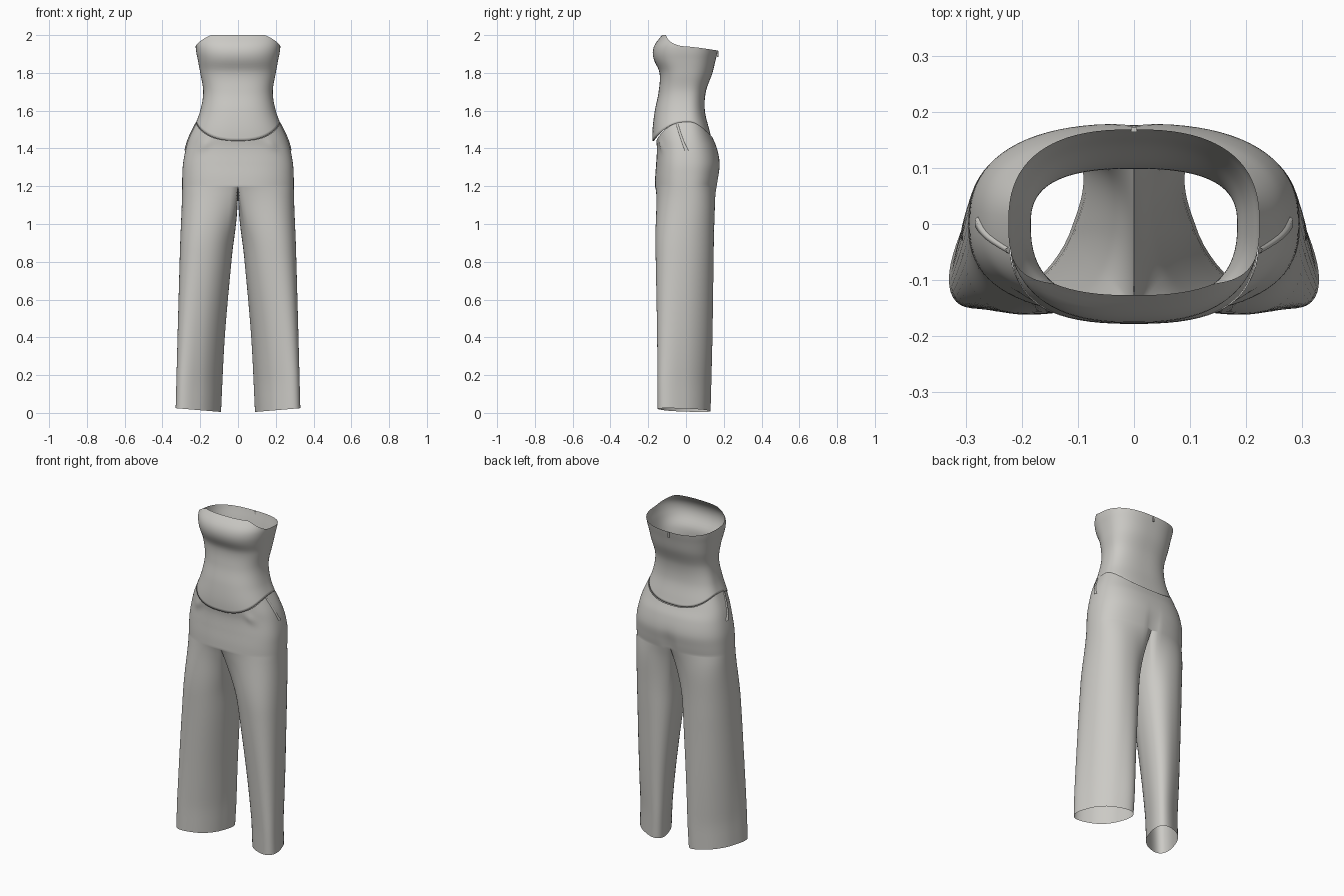
import bpy, bmesh
from math import sin, cos, pi, radians, exp, copysign

cube = bpy.data.objects.get("Cube")
if cube:
    bpy.data.objects.remove(cube)

fabric = bpy.data.materials.new("warm_grey_fabric")
fabric.use_nodes = True
fabric.diffuse_color = (0.6, 0.59, 0.56, 1)
fabric.node_tree.nodes["Principled BSDF"].inputs["Base Color"].default_value = (0.6, 0.59, 0.56, 1)

HALF, INNER = 40, 20   # columns round a half body / along an inner leg

# height: half width, front depth, back depth
BODICE = [(1.4, .27, .178, .15), (1.5, .237, .177, .123), (1.6, .2, .165, .1),
          (1.7, .184, .145, .105), (1.8, .2, .14, .14), (1.87, .213, .17, .157),
          (1.91, .221, .176, .167), (1.95, .224, .165, .175), (2.0, .215, .127, .18)]
HIPS = [(1.18, .296, .165, .16), (1.25, .295, .163, .172), (1.32, .291, .158, .179),
        (1.4, .276, .154, .164), (1.46, .258, .16, .14), (1.55, .218, .168, .108)]
# height: inner edge, outer edge, front depth, back depth
LEG = [(0, .09, .33, .15, .13), (.4, .07, .32, .153, .14), (.8, .035, .309, .16, .146),
       (1.0, .014, .303, .164, .15), (1.2, 0, .296, .165, .165)]


def sample(table, z):
    """Smooth interpolation of a height table."""
    z = min(max(z, table[0][0]), table[-1][0])
    i = max(k for k in range(len(table) - 1) if table[k][0] <= z)
    a, b = table[i], table[i + 1]
    before, after = table[max(i - 1, 0)], table[min(i + 2, len(table) - 1)]
    h = b[0] - a[0]
    u = (z - a[0]) / h
    out = []
    for c in range(1, len(a)):
        m0 = (b[c] - before[c]) / (b[0] - before[0]) * h
        m1 = (after[c] - a[c]) / (after[0] - a[0]) * h
        out.append((2*u**3 - 3*u*u + 1) * a[c] + (u**3 - 2*u*u + u) * m0
                   + (3*u*u - 2*u**3) * b[c] + (u**3 - u*u) * m1)
    return out


def power(v, p):
    return copysign(abs(v) ** p, v) if abs(v) > 1e-6 else 0


def body(table, t, z):
    """Point on a rounded cross-section; t runs from the front centre to the back."""
    wide, front, back = sample(table, z)
    depth = front if t < pi / 2 else back
    return [wide * power(sin(t), .8), -depth * power(cos(t), .8), z]


def waist(t):
    return 1.45 - .01 * cos(t) + .09 * sin(t) ** 2


def neckline(t):
    c = cos(t)
    return 1.94 + (.06 * min(1, c * 1.25) ** 1.5 if c > 0 else .022 * c)


def hips(t, z):
    p = body(HIPS, t, z)
    # gathered tucks under the waist, and the centre back cleft
    tuck = exp(-((p[0] - .17 - (1.43 - z) * .6) / .022) ** 2 - ((z - 1.42) / .03) ** 2)
    if t < pi / 2:
        p[1] -= .008 * tuck
    else:
        p[1] -= .014 * exp(-(p[0] / .025) ** 2 - ((z - 1.22) / .08) ** 2)
    return p


def leg(f, z):
    """Leg outline, f running 0-1 over the outer side and 1-2 over the inner side."""
    inner, outer, front, back = sample(LEG, z)
    ang = radians(-140 + 280 * f) if f <= 1 else radians(140 + 80 * (f - 1))
    twist = .65 * min(1, max(0, (1.15 - z) / 1.0))
    x = (inner + outer) / 2 + (outer - inner) / 2 * power(cos(ang), .9)
    y = (back - front) / 2 + (back + front) / 2 * power(sin(ang - twist), .9)
    return [x, y, z]


def finish(name, bm, mirror=True):
    bmesh.ops.recalc_face_normals(bm, faces=bm.faces)
    mesh = bpy.data.meshes.new(name)
    bm.to_mesh(mesh)
    bm.free()
    mesh.materials.append(fabric)
    for face in mesh.polygons:
        face.use_smooth = True
    ob = bpy.data.objects.new(name, mesh)
    bpy.context.collection.objects.link(ob)
    if mirror:
        mod = ob.modifiers.new("mirror", 'MIRROR')
        mod.use_mirror_merge = True
        mod.merge_threshold = .0005
    return ob


def bridge(bm, rows, closed=False):
    for a, b in zip(rows, rows[1:]):
        n = len(a)
        for i in range(n if closed else n - 1):
            j = (i + 1) % n
            bm.faces.new((a[i], a[j], b[j], b[i]))


angles = [pi * i / HALF for i in range(HALF + 1)]

# Strapless bodice, overlapping the trousers at the waist
bm = bmesh.new()
rows = []
for k in range(37):
    u = k / 36
    rows.append([bm.verts.new(body(BODICE, t, waist(t) + u * (neckline(t) - waist(t))))
                 for t in angles])
# narrow turned hem on the lower edge
hem = []
for t in angles:
    x, y, z = body(BODICE, t, waist(t))
    hem.append(bm.verts.new((x * .97, y * .95, z)))
bridge(bm, [hem] + rows)
finish("bodice", bm)

# Trousers: hips from the waist to the crotch, then a leg
bm = bmesh.new()
CROTCH = 1.2
rows = []
for k in range(25):
    u = k / 24
    rows.append([bm.verts.new(hips(t, waist(t) + u * (CROTCH - waist(t)))) for t in angles])
bridge(bm, rows)

# crotch seam closes the half ring
outer = rows[-1]
y0, y1 = outer[0].co.y, outer[-1].co.y
seam = []
for i in range(1, INNER):
    s = i / INNER
    seam.append(bm.verts.new((0, y1 + (y0 - y1) * s, CROTCH - .035 * sin(pi * s) ** .7)))
top = outer + seam
params = [i / HALF for i in range(HALF + 1)] + [1 + i / INNER for i in range(1, INNER)]
rings = [top]
for k in range(1, 41):
    u = (k / 40) ** 1.5
    blend = min(1, u / .28)
    blend = 1 - (1 - blend) ** 2
    ring = []
    for f, v in zip(params, top):
        z = v.co.z * (1 - u)
        x, y, z = leg(f, z)
        x = v.co.x + (x - v.co.x) * blend
        y = v.co.y + (y - v.co.y) * blend
        z += u ** 4 * (.005 + .02 * (x - .09) / .24)
        ring.append(bm.verts.new((max(x, .001), y, z)))
    rings.append(ring)
bridge(bm, rings, closed=True)
finish("trousers", bm)

# Slanted pocket welts on the hips
bm = bmesh.new()
rows = []
for k in range(13):
    u = k / 12
    z = 1.53 - .14 * u
    mid = 1.36 + .22 * u
    row = []
    for off, lift in ((-.035, .99), (-.02, 1.02), (.02, 1.02), (.035, .99)):
        x, y, z = body(HIPS, mid + off, z)
        row.append(bm.verts.new((x * lift, y, z)))
    rows.append(row)
bridge(bm, rows)
finish("pocket_welts", bm)

# Small zip pull at the centre back
bpy.ops.mesh.primitive_cube_add(size=1, location=(0, .168, 1.9))
pull = bpy.context.object
pull.name = "zip_pull"
pull.scale = (.01, .008, .03)
pull.data.materials.append(fabric)
